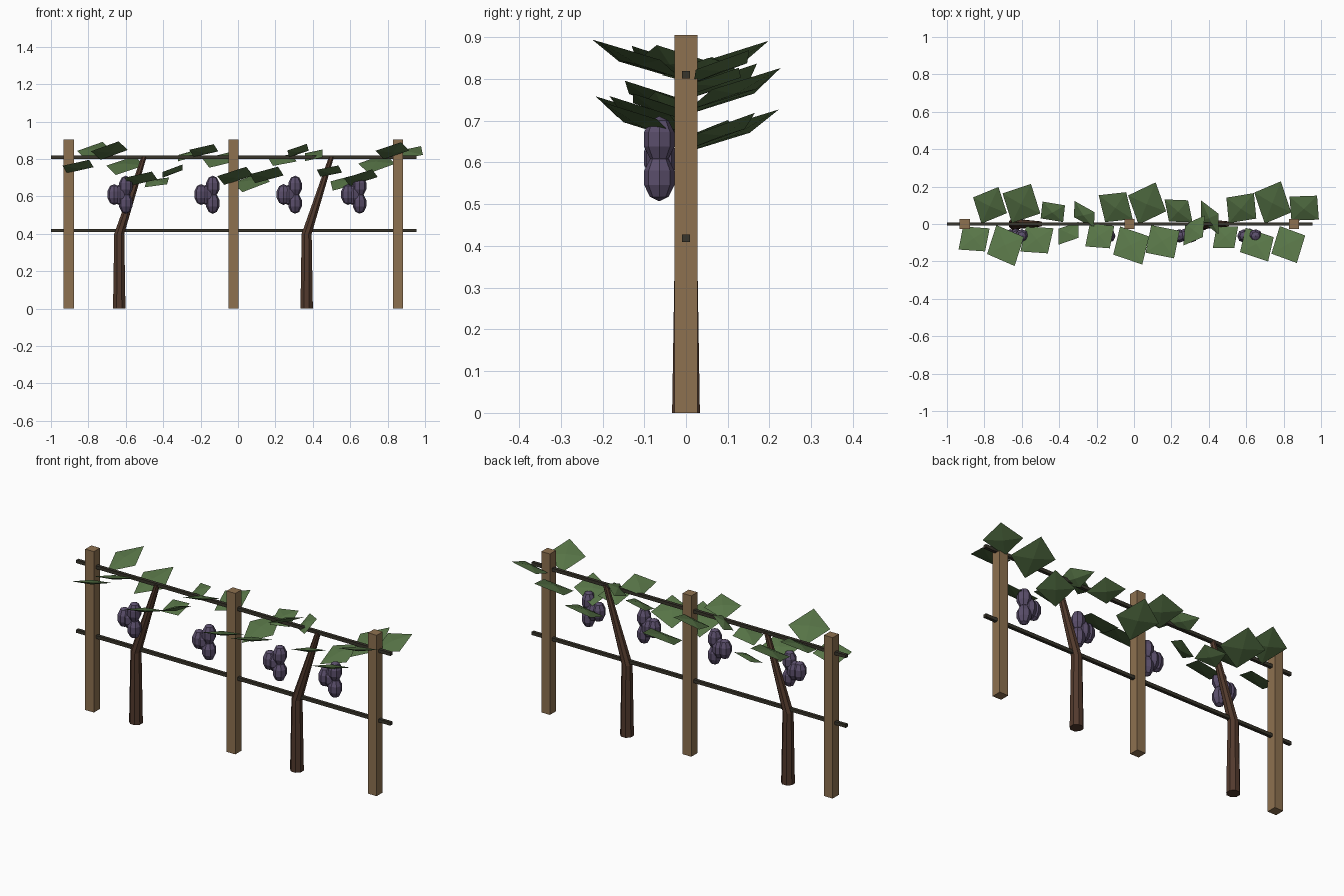
import bpy, bmesh, math
from mathutils import Vector, Matrix

if "Cube" in bpy.data.objects:
    bpy.data.objects.remove(bpy.data.objects["Cube"])


def material(name, rgb):
    m = bpy.data.materials.new(name)
    m.diffuse_color = (*rgb, 1)
    m.use_nodes = True
    m.node_tree.nodes["Principled BSDF"].inputs["Base Color"].default_value = m.diffuse_color
    return m


WOOD = material("post_wood", (0.27, 0.165, 0.08))
BARK = material("vine_bark", (0.085, 0.042, 0.026))
WIRE = material("dark_wire", (0.04, 0.035, 0.024))
LEAF = material("leaf_green", (0.095, 0.175, 0.062))
GRAPE = material("grape_purple", (0.105, 0.078, 0.15))


def finish(name, bm, mat):
    bmesh.ops.recalc_face_normals(bm, faces=bm.faces)
    mesh = bpy.data.meshes.new(name)
    bm.to_mesh(mesh)
    bm.free()
    mesh.materials.append(mat)
    ob = bpy.data.objects.new(name, mesh)
    bpy.context.collection.objects.link(ob)
    return ob


def box(name, centre, size, mat):
    bm = bmesh.new()
    bmesh.ops.create_cube(bm, size=1, matrix=Matrix.Translation(centre) @ Matrix.Diagonal((*size, 1)))
    return finish(name, bm, mat)


def trunk(name, rings, sides=8):
    """Tapered tube through horizontal rings of (x, z, radius)."""
    bm = bmesh.new()
    loops = []
    for x, z, r in rings:
        angles = [(i + 0.5) * math.tau / sides for i in range(sides)]
        loops.append([bm.verts.new((x + r * math.cos(a), r * math.sin(a), z)) for a in angles])
    for lo, hi in zip(loops, loops[1:]):
        for i in range(sides):
            j = (i + 1) % sides
            bm.faces.new((lo[i], lo[j], hi[j], hi[i]))
    bm.faces.new(loops[0])
    bm.faces.new(loops[-1])
    return finish(name, bm, BARK)


def leaf(name, centre, u, v, thick=0.012):
    """Four-sided leaf with a raised middle on both faces."""
    bm = bmesh.new()
    c, u, v = Vector(centre), Vector(u) / 2, Vector(v) / 2
    rim = [bm.verts.new(c + p) for p in (-u - v, u - v, u + v, v - u)]
    n = u.cross(v).normalized()
    for s in (1, -1):
        tip = bm.verts.new(c + n * thick * s)
        for i in range(4):
            bm.faces.new((rim[i], rim[(i + 1) % 4], tip))
    return finish(name, bm, LEAF)


# Posts
for i, x in enumerate((-0.905, -0.025, 0.855)):
    box(f"post_{i + 1}", (x, 0, 0.4525), (0.054, 0.054, 0.905), WOOD)

# Wires
for name, z in (("lower_wire", 0.418), ("upper_wire", 0.81)):
    box(name, (-0.023, 0, z), (1.955, 0.018, 0.018), WIRE)

# Vine trunks, bent above the lower wire
for i, x in enumerate((-0.635, 0.367)):
    trunk(f"vine_trunk_{i + 1}", [(x, 0, 0.036), (x, 0.4, 0.029), (x + 0.132, 0.81, 0.015)])

# Grape bunches
for i, x in enumerate((-0.63, -0.165, 0.275, 0.62)):
    bm = bmesh.new()
    for dx, y, z in ((-0.032, -0.064, 0.61), (0.03, -0.064, 0.655),
                     (0.03, -0.064, 0.563), (-0.002, -0.06, 0.608)):
        bmesh.ops.create_uvsphere(bm, u_segments=8, v_segments=5, radius=1,
                                  matrix=Matrix.Translation((x + dx, y, z)) @ Matrix.Diagonal((0.038, 0.038, 0.056, 1)))
    finish(f"grape_bunch_{i + 1}", bm, GRAPE)

# Leaves, in hundredths: centre y, centre z, along-wire edge x y, outward edge x y
BACK = [(10, 84.5, 13.6, 5.6, -4.5, 14), (11, 76.5, 15.2, 5.1, -5, 15.8),
        (6.5, 67.5, 12, -2, 1, 9), (5, 82, 10.7, -6, 0.5, 8.5),
        (9, 79.5, 14.7, 1.6, -3.5, 14.4), (11, 67.5, 14.7, 7, -5.6, 15.5),
        (7, 79.5, 12.6, -0.5, -2.4, 11.8), (3.5, 82, 9.4, -7.2, 0, 11),
        (8.5, 67.5, 14.7, 2.4, -1.3, 13.6), (11.5, 77.5, 14.2, 6, -5.6, 16.6),
        (8.5, 83, 14.7, 0.5, -1, 12.8)]
FRONT = [(-8, 76, 14.2, -1, -2.4, -12.3), (-11.5, 84.5, 14.7, -6.4, -5, -15.5),
         (-8.5, 69.5, 14.7, -1, -3, -13.4), (-5, 73.5, 10.7, 3.7, 0, -8.5),
         (-6.5, 84.5, 13.1, -1, -2.4, -12), (-11.5, 71, 15.5, -5.3, -3.7, -15),
         (-9.5, 71.5, 15.2, -3, -3, -14.7), (-3.5, 84.5, 10.4, 4.5, -1, -11.5),
         (-7, 73.5, 11.5, 0, -2, -11.5), (-11, 70, 15, -5, -3, -13),
         (-11, 84.5, 13.6, -5, -4.5, -14.7)]
for side, rows, x0, lift in (("back", BACK, -0.77, 0.38), ("front", FRONT, -0.855, -0.36)):
    for i, row in enumerate(rows):
        y, z, ux, uy, vx, vy = (n / 100 for n in row)
        roll = 0.5 if ux < 0.11 else 0.2          # narrow leaves are rolled more
        leaf(f"{side}_leaf_{i + 1}", (x0 + 0.168 * i, y, z),
             (ux, uy, roll * ux + lift * uy), (vx, vy, roll * vx + lift * vy))
